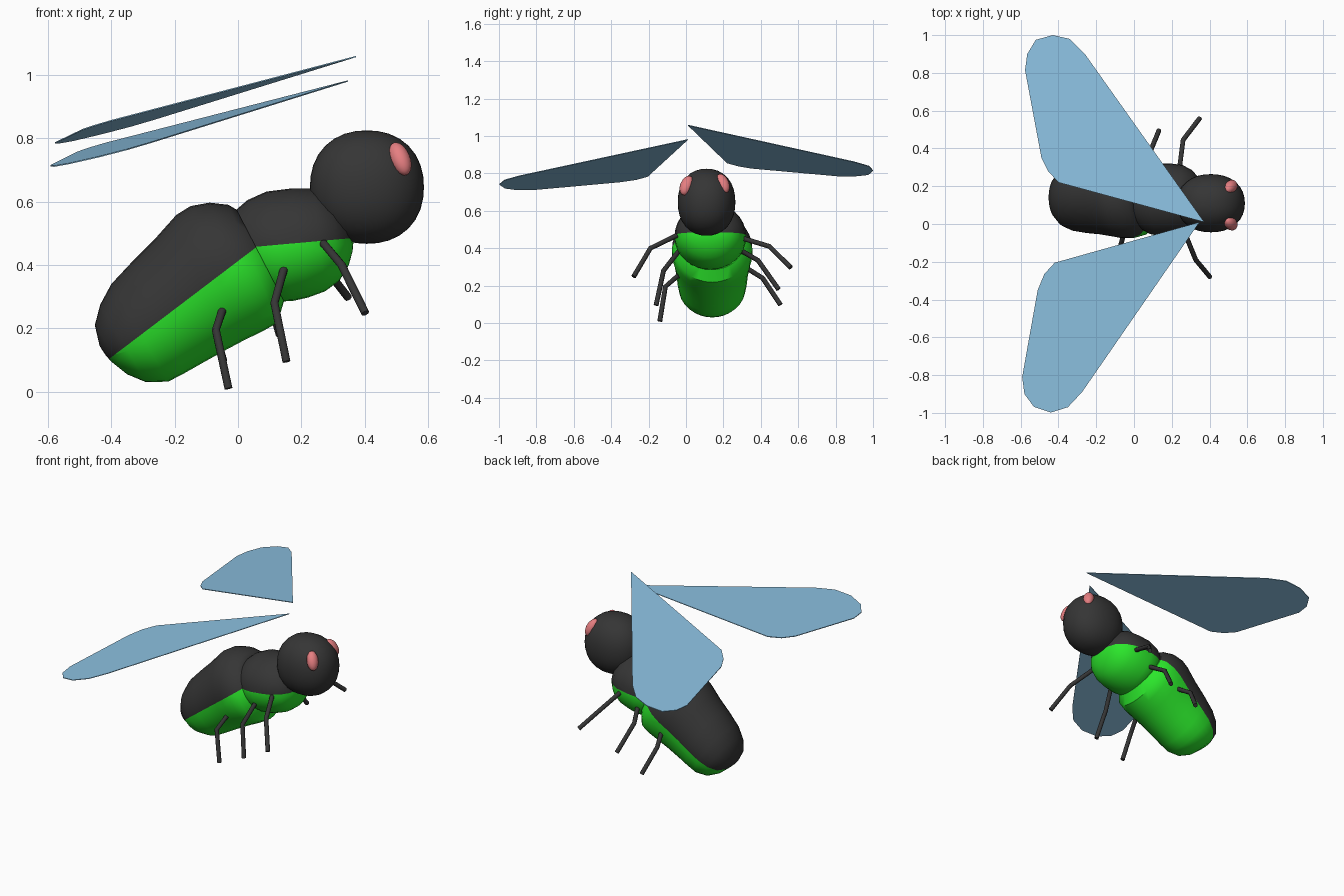
import bpy, bmesh, math
from mathutils import Vector

if "Cube" in bpy.data.objects:
    bpy.data.objects.remove(bpy.data.objects["Cube"])


def colour(name, rgb):
    m = bpy.data.materials.new(name)
    m.diffuse_color = (*rgb, 1)
    m.use_nodes = True
    m.node_tree.nodes["Principled BSDF"].inputs["Base Color"].default_value = m.diffuse_color
    return m


BLACK = colour("charcoal", (0.036, 0.036, 0.036))
GREEN = colour("bright_green", (0.025, 0.82, 0.025))
PINK = colour("eye_pink", (0.79, 0.21, 0.22))
BLUE = colour("wing_blue", (0.26, 0.53, 0.75))


def finish(bm, name, mats, smooth=True):
    bmesh.ops.recalc_face_normals(bm, faces=bm.faces[:])
    me = bpy.data.meshes.new(name)
    bm.to_mesh(me)
    bm.free()
    for m in mats:
        me.materials.append(m)
    ob = bpy.data.objects.new(name, me)
    bpy.context.collection.objects.link(ob)
    if smooth:
        bpy.ops.object.select_all(action='DESELECT')
        ob.select_set(True)
        bpy.context.view_layer.objects.active = ob
        bpy.ops.object.shade_smooth_by_angle(angle=math.radians(40))
    return ob


def skin(bm, rings):
    """Bridge equal rings of points and cap both ends."""
    vs = [[bm.verts.new(p) for p in r] for r in rings]
    n = len(vs[0])
    for a, b in zip(vs, vs[1:]):
        for i in range(n):
            j = (i + 1) % n
            bm.faces.new((a[i], a[j], b[j], b[i]))
    bm.faces.new(vs[0])
    bm.faces.new(vs[-1])


def body_part(name, stations, yc, split_a, split_b, sides=32):
    """Loft of elliptical rings (top x,z, bottom x,z, half width); green under the split line."""
    bm = bmesh.new()
    rings = []
    for tx, tz, bx, bz, w in stations:
        top, bot = Vector((tx, yc, tz)), Vector((bx, yc, bz))
        mid, half = (top + bot) / 2, (top - bot) / 2
        angles = [2 * math.pi * i / sides for i in range(sides)]
        rings.append([mid + half * math.cos(t) + Vector((0, w * math.sin(t), 0)) for t in angles])
    skin(bm, rings)
    a = Vector((split_a[0], 0, split_a[1]))
    d = Vector((split_b[0], 0, split_b[1])) - a
    up = Vector((-d.z, 0, d.x))
    bmesh.ops.bisect_plane(bm, geom=bm.verts[:] + bm.edges[:] + bm.faces[:],
                           plane_co=a, plane_no=up)
    for f in bm.faces:
        f.material_index = int((f.calc_center_median() - a).dot(up) < 0)
    return finish(bm, name, [BLACK, GREEN])


def ellipsoid(name, loc, size, mat, tilt=(0, 0, 0), segs=32, power=2.0):
    """Ellipsoid; a power above 2 makes it slightly boxy."""
    bm = bmesh.new()
    bmesh.ops.create_uvsphere(bm, u_segments=segs, v_segments=segs // 2, radius=1)
    for v in bm.verts:
        v.co /= sum(abs(c) ** power for c in v.co) ** (1 / power)
    ob = finish(bm, name, [mat])
    ob.location, ob.scale, ob.rotation_euler = loc, size, tilt
    return ob


# Abdomen, front to rear
body_part("abdomen", [
    (-0.005, 0.575, 0.145, 0.285, 0.17), (-0.03, 0.590, 0.125, 0.218, 0.20),
    (-0.09, 0.597, 0.08, 0.192, 0.215), (-0.15, 0.586, 0.02, 0.163, 0.215),
    (-0.195, 0.558, -0.04, 0.131, 0.205), (-0.26, 0.485, -0.11, 0.092, 0.194),
    (-0.33, 0.415, -0.17, 0.058, 0.188), (-0.40, 0.34, -0.22, 0.032, 0.178),
    (-0.435, 0.275, -0.29, 0.03, 0.155), (-0.452, 0.21, -0.35, 0.055, 0.115),
    (-0.437, 0.145, -0.40, 0.095, 0.055), (-0.424, 0.124, -0.417, 0.114, 0.01)],
    0.14, (-0.405, 0.105), (0.06, 0.458))

# Thorax, rear to front
body_part("thorax", [
    (-0.005, 0.575, 0.145, 0.285, 0.17), (0.03, 0.605, 0.155, 0.286, 0.185),
    (0.09, 0.632, 0.175, 0.287, 0.192), (0.17, 0.642, 0.22, 0.297, 0.19),
    (0.24, 0.642, 0.275, 0.317, 0.182), (0.295, 0.615, 0.32, 0.35, 0.155),
    (0.335, 0.57, 0.35, 0.40, 0.115), (0.355, 0.525, 0.362, 0.445, 0.06),
    (0.364, 0.49, 0.365, 0.48, 0.01)],
    0.13, (0.06, 0.458), (0.36, 0.485))

# Head and eyes, the eyes leaning in towards the crown
ellipsoid("head", (0.407, 0.11, 0.646), (0.18, 0.154, 0.179), BLACK, power=2.2)
for side, y, z, lean in (("right", 0.003, 0.735, -20), ("left", 0.196, 0.745, 20)):
    ellipsoid("eye_" + side, (0.512, y, z), (0.032, 0.034, 0.057), PINK,
              tilt=(math.radians(lean), math.radians(-22), 0), segs=20)


# Legs: hip, knee, foot
def leg(name, pts, r=0.013, sides=10):
    pts = [Vector(p) for p in pts]
    bm = bmesh.new()
    rings = []
    for i, p in enumerate(pts):
        d = (pts[min(i + 1, 2)] - pts[max(i - 1, 0)]).normalized()
        u = d.cross(Vector((1, 0, 0))).normalized()
        v = d.cross(u)
        angles = [2 * math.pi * k / sides for k in range(sides)]
        rings.append([p + r * (u * math.cos(t) + v * math.sin(t)) for t in angles])
    skin(bm, rings)
    finish(bm, name, [BLACK])


LEGS = {
    "rear_right_leg": ((-0.05, -0.04, 0.255), (-0.07, -0.11, 0.195), (-0.03, -0.14, 0.01)),
    "middle_right_leg": ((0.147, -0.03, 0.395), (0.115, -0.12, 0.28), (0.153, -0.16, 0.095)),
    "front_right_leg": ((0.27, -0.05, 0.468), (0.327, -0.19, 0.40), (0.402, -0.28, 0.248)),
    "rear_left_leg": ((-0.06, 0.33, 0.29), (-0.088, 0.41, 0.24), (-0.047, 0.505, 0.098)),
    "middle_left_leg": ((0.13, 0.29, 0.39), (0.087, 0.385, 0.335), (0.132, 0.495, 0.18)),
    "front_left_leg": ((0.24, 0.29, 0.457), (0.26, 0.445, 0.41), (0.348, 0.56, 0.297)),
}
for name, pts in LEGS.items():
    leg(name, pts)


# Wings: flat plates on a sloped plane starting at the tip
def wing(name, tip_z, a, b, outline, t=0.002):
    x0, y0 = outline[0]
    bm = bmesh.new()
    skin(bm, [[(x, y, tip_z + a * (x - x0) + b * (y - y0) + o) for x, y in outline]
              for o in (-t, t)])
    finish(bm, name, [BLUE], smooth=False)


wing("wing_right", 0.981, 0.244, 0.047, [
    (0.347, 0.01), (-0.42, -0.205), (-0.475, -0.265), (-0.51, -0.35), (-0.592, -0.81),
    (-0.58, -0.9), (-0.53, -0.968), (-0.44, -0.998), (-0.35, -0.97), (-0.275, -0.89)])
wing("wing_left", 1.058, 0.25, -0.043, [
    (0.372, 0.01), (-0.40, 0.22), (-0.455, 0.28), (-0.49, 0.35), (-0.577, 0.815),
    (-0.565, 0.9), (-0.52, 0.975), (-0.43, 1.0), (-0.34, 0.98), (-0.26, 0.9)])
